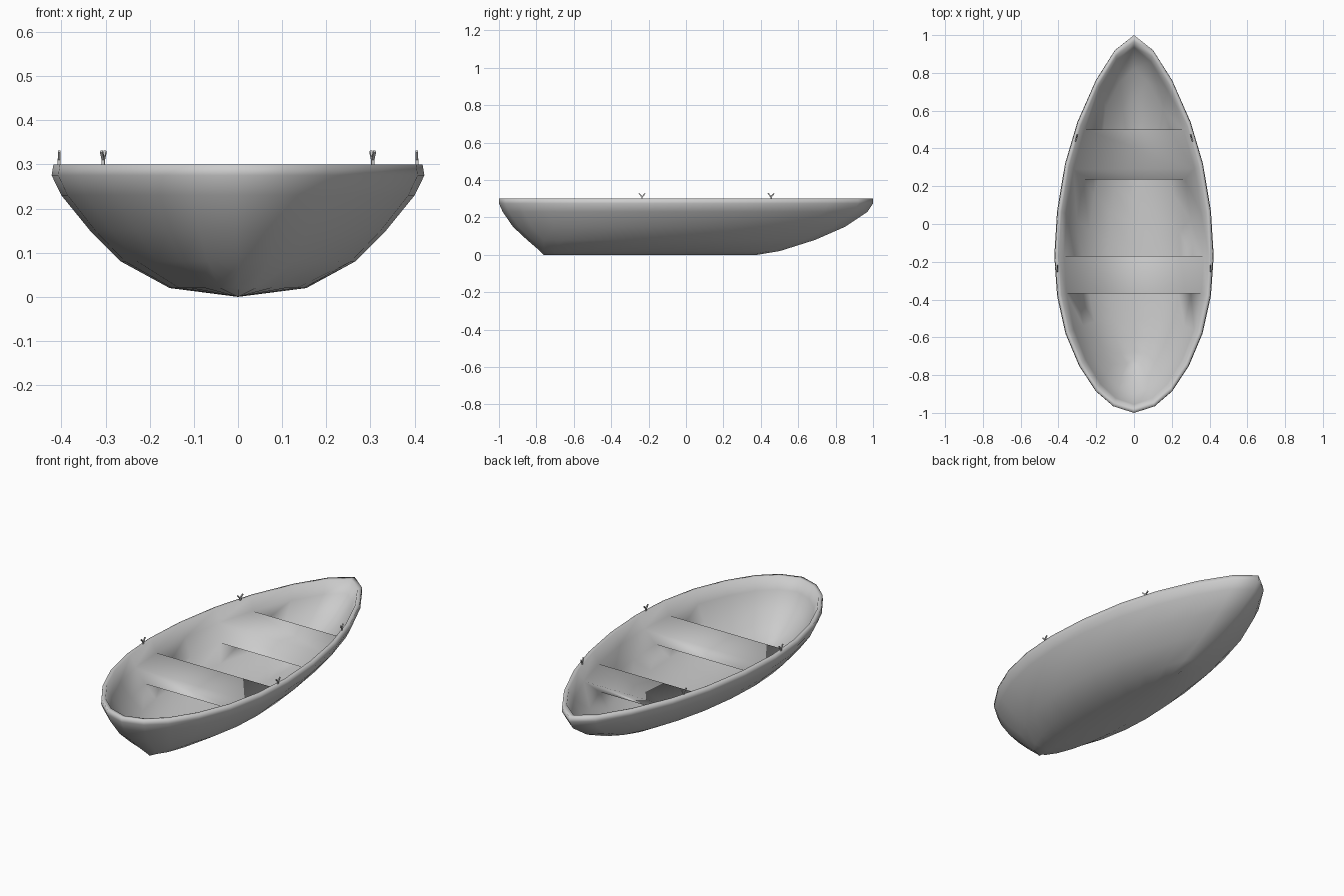
import bpy
import bmesh
from mathutils import Vector, Matrix

cube = bpy.data.objects.get("Cube")
if cube:
    bpy.data.objects.remove(cube)

grey = bpy.data.materials.new("light_grey")
grey.use_nodes = True
grey.diffuse_color = (0.6, 0.6, 0.6, 1)
bsdf = next(n for n in grey.node_tree.nodes if n.type == 'BSDF_PRINCIPLED')
bsdf.inputs["Base Color"].default_value = (0.6, 0.6, 0.6, 1)
bsdf.inputs["Roughness"].default_value = 0.7

# Plan outline from stern to bow: (y, half width as a fraction of the beam)
PLAN = [(-1, 0), (-.965, .26), (-.885, .48), (-.75, .69), (-.58, .86), (-.38, .965),
        (-.17, 1), (.07, .965), (.32, .865), (.54, .71), (.76, .48), (.92, .24), (1, 0)]

# Levels: (height, half beam, stern y, bow y), up the outside and down the inside
OUTER = [(0, 0, -.76, .38), (.02, .155, -.78, .5), (.08, .265, -.85, .69),
         (.15, .335, -.925, .85), (.23, .4, -.98, .97), (.275, .422, -1, 1),
         (.3, .418, -1, 1)]
INNER = [(.3, .398, -.975, .965), (.235, .37, -.955, .935), (.16, .312, -.9, .82),
         (.095, .245, -.83, .66), (.04, .14, -.76, .48), (.025, 0, -.74, .38)]
SEAT_LEVEL = len(OUTER) + 1
SEAT_STATIONS = (5, 8)


def add_ring(bm, z, beam, stern, bow):
    def point(station, side):
        y, w = station
        return bm.verts.new((side * w * beam, stern + (bow - stern) * (y + 1) / 2, z))
    left = [point(s, 1) for s in PLAN]
    right = [point(s, -1) for s in PLAN[-2:0:-1]]
    return left + right


# Hull shell, with the two seats bridged across from side to side
bm = bmesh.new()
rings = [add_ring(bm, *level) for level in OUTER + INNER]
n = len(rings[0])
for k, (low, high) in enumerate(zip(rings, rings[1:])):
    for i in range(n):
        j = (i + 1) % n
        if k == SEAT_LEVEL and (i in SEAT_STATIONS or n - 1 - i in SEAT_STATIONS):
            continue
        bm.faces.new((low[i], low[j], high[j], high[i]))

top, bottom = rings[SEAT_LEVEL], rings[SEAT_LEVEL + 1]
for i in SEAT_STATIONS:
    left = [top[i], top[i + 1], bottom[i + 1], bottom[i]]
    right = [top[n - i], top[n - i - 1], bottom[n - i - 1], bottom[n - i]]
    for a in range(4):
        b = (a + 1) % 4
        bm.faces.new((left[a], left[b], right[b], right[a]))

bmesh.ops.remove_doubles(bm, verts=bm.verts, dist=0.0005)
bmesh.ops.recalc_face_normals(bm, faces=bm.faces)
for f in bm.faces:
    f.smooth = True
mesh = bpy.data.meshes.new("hull_and_seats")
bm.to_mesh(mesh)
bm.free()
mesh.materials.append(grey)
hull = bpy.data.objects.new("hull_and_seats", mesh)
bpy.context.collection.objects.link(hull)


# Forked oarlocks standing on the gunwale
def add_bar(bm, start, end, size):
    start, end = Vector(start), Vector(end)
    axis = end - start
    turn = axis.to_track_quat('Z', 'Y').to_matrix().to_4x4()
    scale = Matrix.Diagonal((size, size, axis.length, 1))
    bmesh.ops.create_cube(bm, size=1,
                          matrix=Matrix.Translation((start + end) / 2) @ turn @ scale)


def add_oarlock(name, x, y, yaw):
    bm = bmesh.new()
    add_bar(bm, (0, 0, -.01), (0, 0, .013), .007)
    for side in (-1, 1):
        add_bar(bm, (0, 0, .01), (0, side * .017, .029), .006)
    mesh = bpy.data.meshes.new(name)
    bm.to_mesh(mesh)
    bm.free()
    mesh.materials.append(grey)
    lock = bpy.data.objects.new(name, mesh)
    lock.location = (x, y, .3)
    lock.rotation_euler.z = yaw
    bpy.context.collection.objects.link(lock)


for side, label in ((1, "left"), (-1, "right")):
    add_oarlock("stern_oarlock_" + label, side * .405, -.235, 0)
    add_oarlock("bow_oarlock_" + label, side * .305, .455, side * .25)
